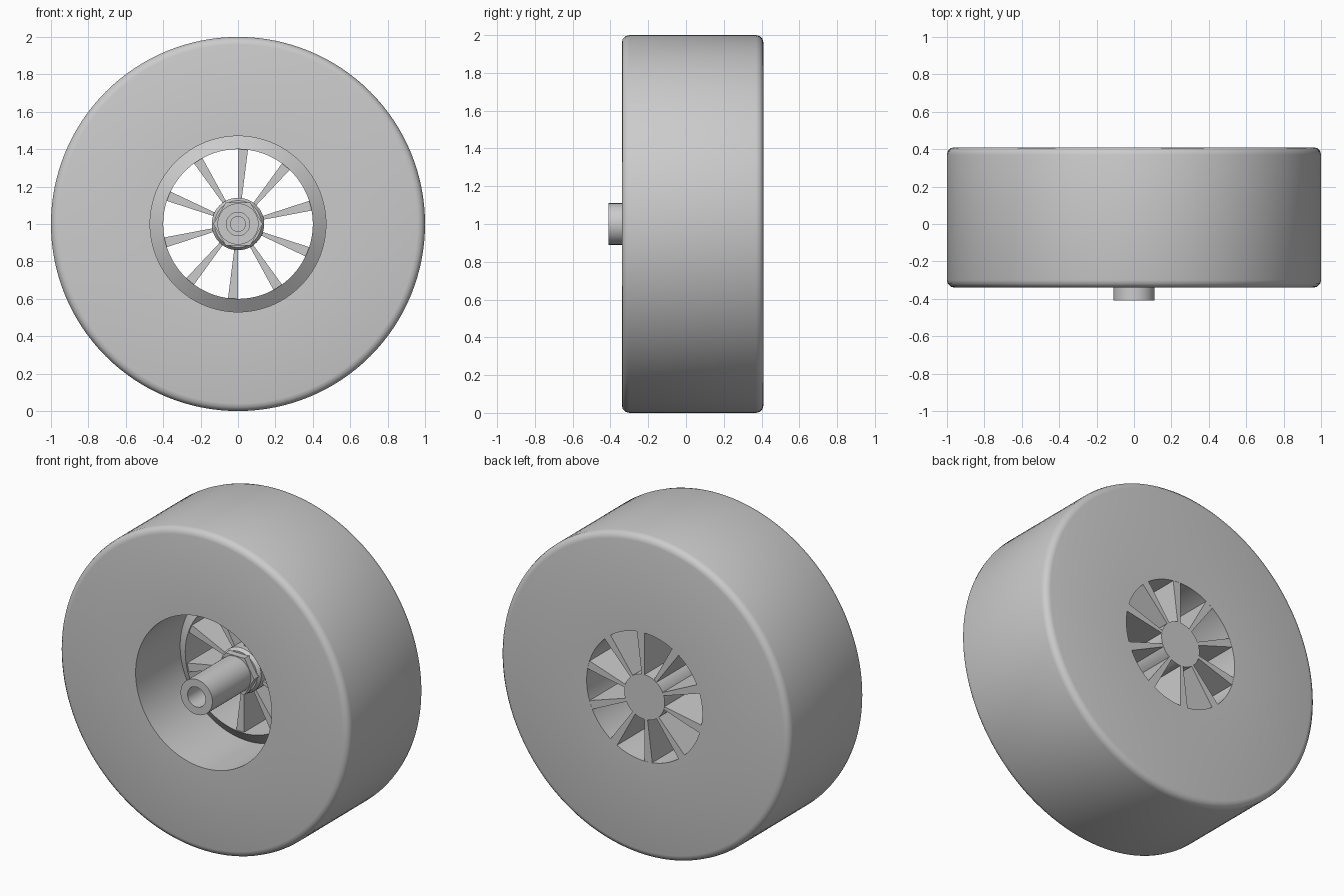
import bpy, bmesh
from math import radians, pi
from mathutils import Matrix, Vector

cube = bpy.data.objects.get("Cube")
if cube:
    bpy.data.objects.remove(cube, do_unlink=True)

grey = bpy.data.materials.new("plain grey")
grey.use_nodes = True
GREY = (0.6, 0.6, 0.6, 1)
grey.diffuse_color = GREY
grey.node_tree.nodes["Principled BSDF"].inputs["Base Color"].default_value = GREY

AXLE = Vector((0, 0, 1))
BACK = 0.41
FRONT = -0.34


def finish(name, bm, smooth=True):
    bmesh.ops.remove_doubles(bm, verts=bm.verts, dist=0.0001)
    bmesh.ops.recalc_face_normals(bm, faces=bm.faces)
    mesh = bpy.data.meshes.new(name)
    bm.to_mesh(mesh)
    bm.free()
    mesh.materials.append(grey)
    obj = bpy.data.objects.new(name, mesh)
    obj.location = AXLE
    bpy.context.collection.objects.link(obj)
    if smooth:
        bpy.ops.object.select_all(action="DESELECT")
        obj.select_set(True)
        bpy.context.view_layer.objects.active = obj
        bpy.ops.object.shade_smooth_by_angle(angle=radians(32))
    return obj


def lathe(name, profile, steps=96, closed=False, smooth=True):
    """Spin (radius, y) points around the y axis."""
    bm = bmesh.new()
    verts = [bm.verts.new((r, y, 0)) for r, y in profile]
    pairs = list(zip(verts, verts[1:]))
    if closed:
        pairs.append((verts[-1], verts[0]))
    edges = [bm.edges.new(p) for p in pairs]
    bmesh.ops.spin(bm, geom=verts + edges, cent=(0, 0, 0), axis=(0, 1, 0),
                   angle=2 * pi, steps=steps)
    return finish(name, bm, smooth)


# Tyre with rounded shoulders, deep front well and a raised lip at the well floor
lathe("tyre", [
    (0.40, BACK), (0.96, BACK), (0.98, BACK - 0.005), (0.995, BACK - 0.02),
    (1, BACK - 0.04), (1, FRONT + 0.04), (0.995, FRONT + 0.02),
    (0.98, FRONT + 0.005), (0.96, FRONT), (0.47, FRONT),
    (0.47, 0.10), (0.40, 0.05)], steps=128, closed=True)

# Hub barrel and the hollow axle stub
lathe("hub", [(0, BACK), (0.14, BACK), (0.14, 0.03), (0.125, 0.01), (0, 0.01)], steps=64)
lathe("axle", [(0, 0.05), (0.11, 0.05), (0.11, -BACK), (0.062, -BACK),
               (0.062, -0.2), (0.04, -0.2), (0.04, -0.1), (0, -0.1)], steps=64)

# Six-sided nut seated on the hub
lathe("hub_nut", [(0, 0.02), (0.132, 0.02), (0.132, -0.03), (0, -0.03)],
      steps=6, smooth=False)

# Ten deep spokes, each widening outwards on one side
bm = bmesh.new()
outline = [(0, 0.12), (0.018, 0.12), (0.055, 0.41), (0, 0.41)]
for i in range(10):
    turn = Matrix.Rotation(radians(36 * i), 3, "Y")
    front = [bm.verts.new(turn @ Vector((x, 0.06, z))) for x, z in outline]
    face = bm.faces.new(front)
    result = bmesh.ops.extrude_face_region(bm, geom=[face], use_keep_orig=True)
    moved = [v for v in result["geom"] if isinstance(v, bmesh.types.BMVert)]
    bmesh.ops.translate(bm, verts=moved, vec=(0, BACK - 0.061, 0))
finish("spokes", bm, smooth=False)
